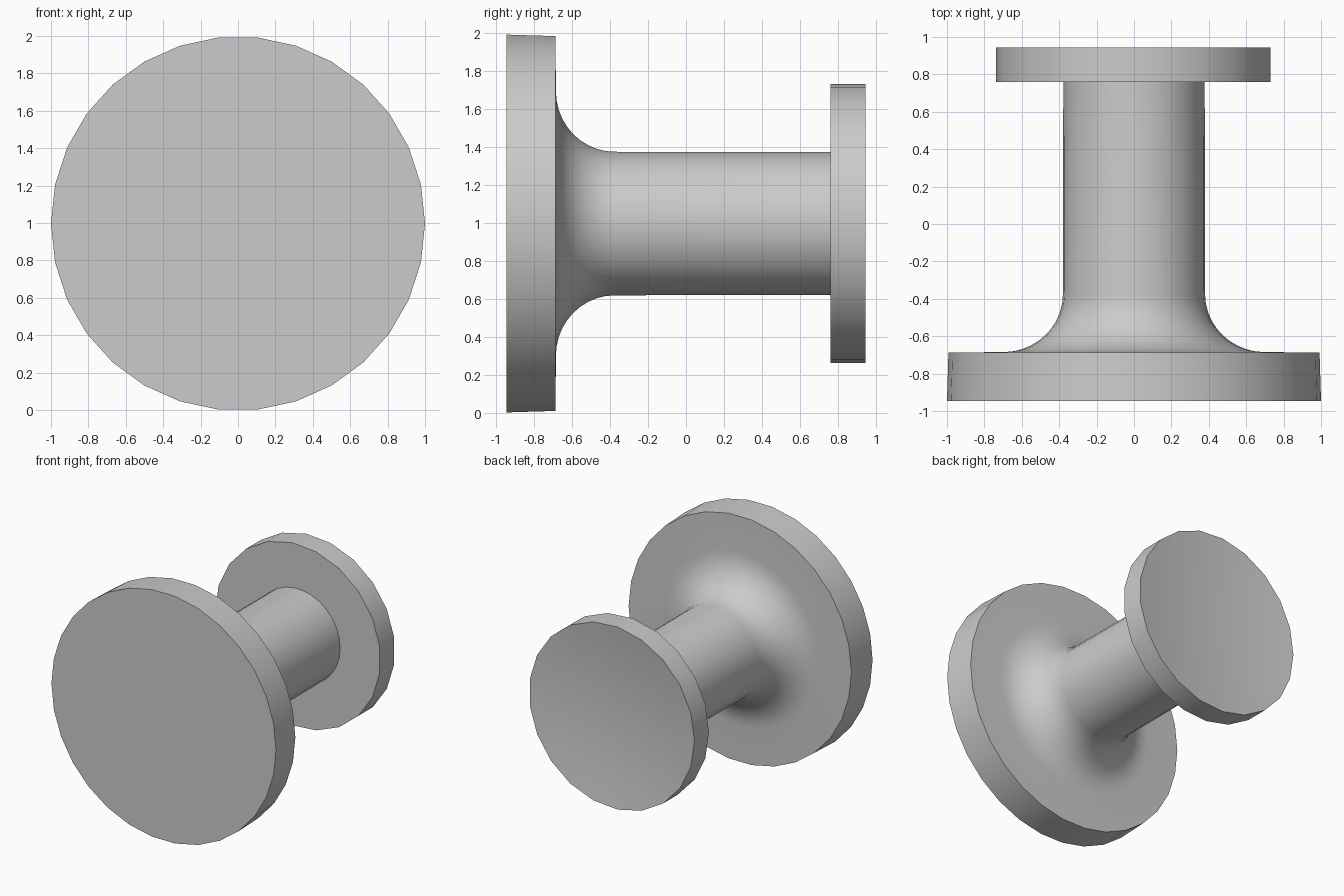
import bpy, bmesh, math

if "Cube" in bpy.data.objects:
    bpy.data.objects.remove(bpy.data.objects["Cube"])

CZ = 0.997  # height of the turning axis


def lathe(name, profile, sides, start=0.0):
    """Revolve (radius, y) points round the y axis; radius 0 makes a pole."""
    bm = bmesh.new()
    rings = []
    for r, y in profile:
        if r == 0:
            rings.append([bm.verts.new((0, y, CZ))])
            continue
        ring = []
        for i in range(sides):
            a = start + 2 * math.pi * i / sides
            ring.append(bm.verts.new((r * math.cos(a), y, CZ + r * math.sin(a))))
        rings.append(ring)
    for A, B in zip(rings, rings[1:]):
        for i in range(sides):
            j = (i + 1) % sides
            if len(A) == 1:
                bm.faces.new((A[0], B[i], B[j]))
            elif len(B) == 1:
                bm.faces.new((A[i], A[j], B[0]))
            else:
                bm.faces.new((A[i], A[j], B[j], B[i]))
    # flat caps on open ends
    for ring in (rings[0], rings[-1]):
        if len(ring) > 1:
            bm.faces.new(ring)
    bmesh.ops.recalc_face_normals(bm, faces=bm.faces)
    me = bpy.data.meshes.new(name)
    bm.to_mesh(me)
    bm.free()
    ob = bpy.data.objects.new(name, me)
    bpy.context.collection.objects.link(ob)
    bpy.ops.object.select_all(action='DESELECT')
    ob.select_set(True)
    bpy.context.view_layer.objects.active = ob
    bpy.ops.object.shade_smooth_by_angle(angle=math.radians(35))
    return ob


# Base disc with filleted neck
profile = [(1.0, -0.945), (0.992, -0.687)]
for k in range(11):
    t = math.pi / 2 * k / 10
    profile.append((0.70 - 0.32 * math.sin(t), -0.375 - 0.31 * math.cos(t)))
profile.append((0.378, 0.77))
lathe("base_and_neck", profile, 30)

# End disc with a shallow dished face
R, DEPTH = 0.737, 0.05
cap = [(0, 0.76), (R, 0.76), (R, 0.945)]
for f in (0.8, 0.6, 0.4, 0.2, 0):
    cap.append((R * f, 0.945 - DEPTH * (1 - f * f)))
lathe("end_disc", cap, 21, math.pi)
